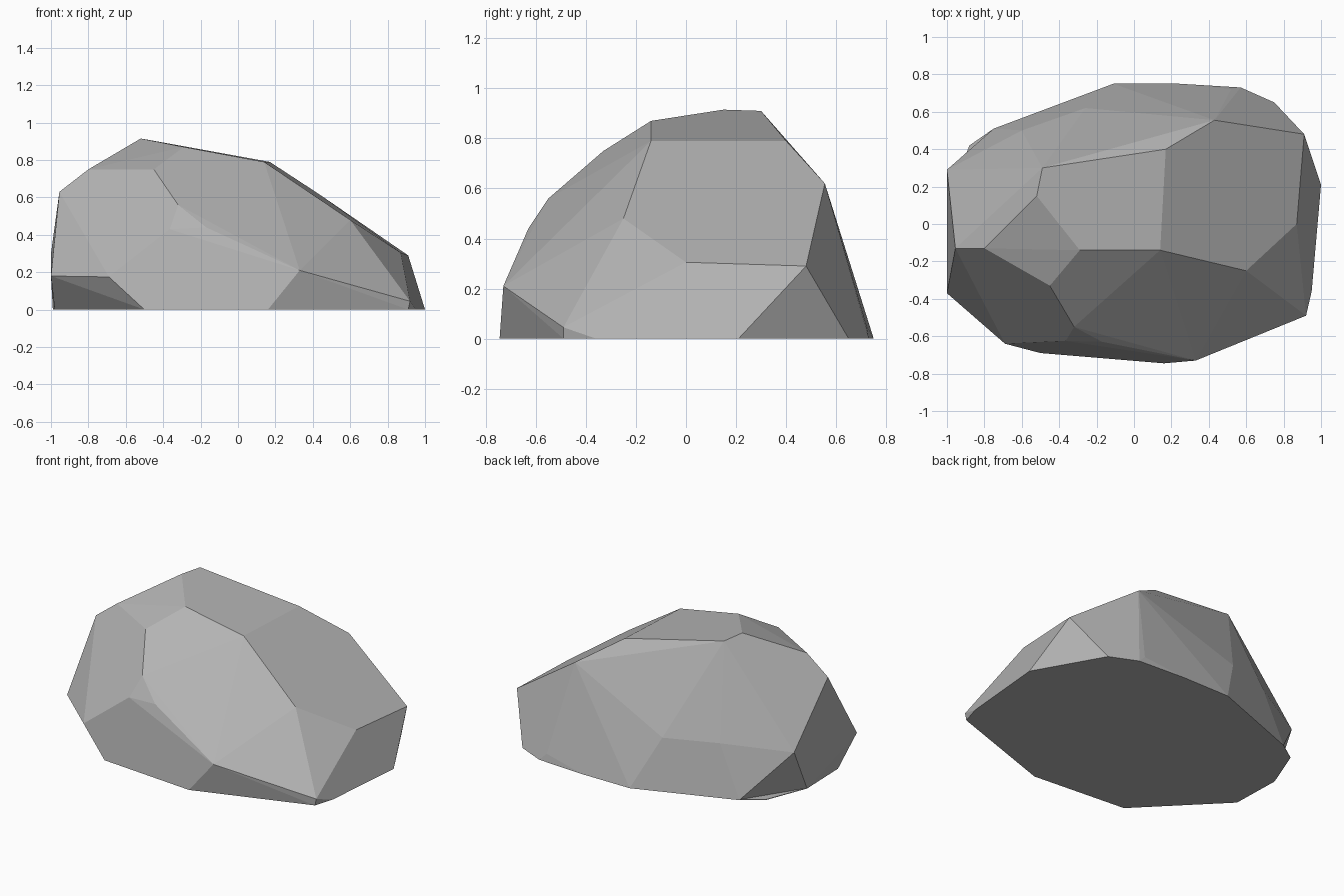
import bpy
import bmesh
import math

# Remove the default cube if present
default_cube = bpy.data.objects.get("Cube")
if default_cube:
    bpy.data.objects.remove(default_cube, do_unlink=True)


def make_material(name, colour):
    material = bpy.data.materials.new(name)
    material.use_nodes = True
    material.diffuse_color = colour
    shader = material.node_tree.nodes["Principled BSDF"]
    shader.inputs["Base Color"].default_value = colour
    shader.inputs["Roughness"].default_value = 0.9
    return material


# Flat crown of the boulder
crown = [(-.29, -.14, .87), (.14, -.14, .79), (.17, .4, .79),
         (-.49, .3, .91), (-.52, .15, .915)]

# Chiselled corners on the front slope
front_corners = [(.6, -.25, .48), (.92, -.49, .045), (.33, -.73, .21),
                 (-.17, -.63, .44), (-.32, -.55, .56), (-.45, -.33, .75),
                 (-.365, -.625, .43), (-.69, -.64, .175)]

# Corners around both ends and the back
end_corners = [(-.8, -.13, .75), (-.955, -.13, .63), (-1, -.37, .18),
               (-1, .29, .3), (-.6, .5, .335),
               (.87, 0, .305), (.91, .48, .29)]
back_corners = [(.43, .555, .62), (-.26, .62, .327), (.52, .722, .05)]

# Outline of the flat underside, where it rests on the ground
base_outline = [(1, .21), (.95, -.36), (.91, -.49), (.16, -.745),
                (-.5, -.69), (-.98, -.2), (-.99, .14), (-.75, .51),
                (-.4, .64), (-.11, .75), (.24, .75), (.57, .73), (.75, .65)]

# Wrap the corners in a faceted hull
bm = bmesh.new()
for corner in crown + front_corners + end_corners + back_corners:
    bm.verts.new(corner)
base_verts = [bm.verts.new((x, y, 0)) for x, y in base_outline]
hull = bmesh.ops.convex_hull(bm, input=bm.verts[:])
loose = [v for v in bm.verts if not v.link_faces]
bmesh.ops.delete(bm, geom=loose, context="VERTS")

# Merge nearly level triangles into broad facets
bmesh.ops.dissolve_limit(bm, angle_limit=math.radians(3),
                         verts=[], edges=bm.edges[:])
bmesh.ops.recalc_face_normals(bm, faces=bm.faces[:])


def finish(mesh_data, name, material):
    mesh = bpy.data.meshes.new(name)
    mesh_data.to_mesh(mesh)
    mesh_data.free()
    mesh.materials.append(material)
    mesh.shade_flat()
    item = bpy.data.objects.new(name, mesh)
    bpy.context.scene.collection.objects.link(item)
    return item


stone = make_material("grey stone", (.45, .45, .45, 1))
finish(bm, "boulder", stone)

# Thin chip of stone poking out under the back corner
chip = bmesh.new()
outline = [(-.99, .14), (-.88, .42), (-.75, .51)]
lower = [chip.verts.new((x, y, 0)) for x, y in outline]
upper = [chip.verts.new((x, y, .004)) for x, y in outline]
bmesh.ops.convex_hull(chip, input=lower + upper)
finish(chip, "base_chip", stone)
